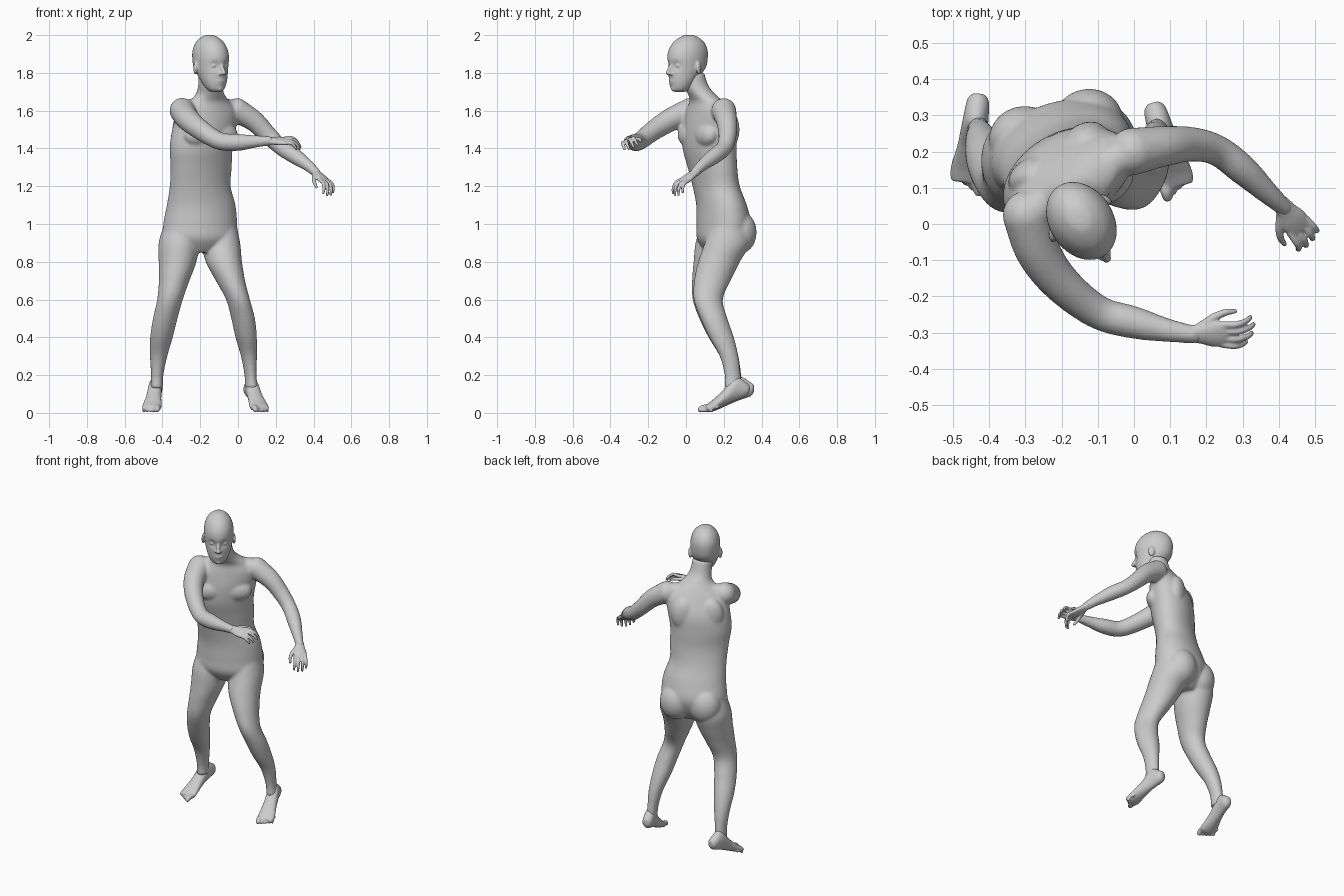
import bpy, bmesh, math
from mathutils import Vector, Matrix


def spline(rows, sub=5):
    """Catmull-Rom through rows of numbers."""
    out = []
    for i in range(len(rows) - 1):
        p = [rows[max(i - 1, 0)], rows[i], rows[i + 1], rows[min(i + 2, len(rows) - 1)]]
        for k in range(sub):
            t = k / sub
            out.append([0.5 * (2 * b + (c - a) * t + (2 * a - 5 * b + 4 * c - d) * t * t
                               + (3 * b - a - 3 * c + d) * t ** 3) for a, b, c, d in zip(*p)])
    return out + [list(rows[-1])]


def skin(bm, rings, n=28):
    """Closed surface through rings given as (centre, u, v)."""
    loops = [[bm.verts.new(c + u * math.cos(2 * math.pi * i / n) + v * math.sin(2 * math.pi * i / n))
              for i in range(n)] for c, u, v in rings]
    for a, b in zip(loops, loops[1:]):
        for i in range(n):
            j = (i + 1) % n
            bm.faces.new((a[i], a[j], b[j], b[i]))
    bm.faces.new(loops[0][::-1])
    bm.faces.new(loops[-1])


def stack(bm, rows, n=28):
    """Level ellipses: x, y, z, half width, half depth, turn in degrees."""
    rings = []
    for x, y, z, a, b, w in spline(rows):
        c, s = math.cos(math.radians(w)), math.sin(math.radians(w))
        rings.append((Vector((x, y, z)), Vector((c, s, 0)) * a, Vector((-s, c, 0)) * b))
    skin(bm, rings, n)


def blob(bm, co, r, axes=None):
    m = Matrix.Translation(co) @ (axes or Matrix()) @ Matrix.Diagonal((*r, 1))
    bmesh.ops.create_icosphere(bm, subdivisions=3, radius=1, matrix=m)


def tube(bm, rows, n=20):
    """Round limb along x, y, z, radius, with rounded ends."""
    pts = spline(rows)
    rings = []
    for i, p in enumerate(pts):
        t = Vector(pts[min(i + 1, len(pts) - 1)][:3]) - Vector(pts[max(i - 1, 0)][:3])
        t.normalize()
        ref = Vector((0, 0, 1)) if abs(t.z) < 0.9 else Vector((1, 0, 0))
        u = t.cross(ref).normalized()
        rings.append((Vector(p[:3]), u * p[3], u.cross(t) * -p[3]))
    skin(bm, rings, n)
    for p in (pts[0], pts[-1]):
        blob(bm, p[:3], (p[3],) * 3)


def finish(name, bm, voxel, smooth):
    """Fuse the overlapping volumes into one smooth surface."""
    bmesh.ops.recalc_face_normals(bm, faces=bm.faces)
    me = bpy.data.meshes.new(name)
    bm.to_mesh(me)
    bm.free()
    ob = bpy.data.objects.new(name, me)
    bpy.context.collection.objects.link(ob)
    m = ob.modifiers.new("fuse", 'REMESH')
    m.mode, m.voxel_size, m.use_smooth_shade = 'VOXEL', voxel, True
    m = ob.modifiers.new("soften", 'SMOOTH')
    m.factor, m.iterations = 0.5, smooth
    return ob


def frame(deg):
    return Matrix.Rotation(math.radians(deg), 4, 'Z')


# body: torso and neck
bm = bmesh.new()
stack(bm, [(-.2, .19, .85, .12, .08, 15), (-.2, .19, .92, .195, .125, 15), (-.2, .2, 1.0, .2, .138, 17),
           (-.195, .188, 1.1, .188, .125, 20), (-.2, .16, 1.2, .17, .113, 25), (-.195, .14, 1.3, .175, .113, 30),
           (-.195, .125, 1.4, .182, .123, 33), (-.18, .125, 1.5, .185, .12, 33), (-.16, .12, 1.59, .18, .095, 33),
           (-.152, .11, 1.645, .125, .075, 33), (-.148, .085, 1.685, .08, .07, 33),
           (-.147, .055, 1.73, .064, .066, 33), (-.147, .035, 1.8, .06, .062, 33)], 40)
# body: shoulder girdle, chest, shoulder blades, buttocks
tube(bm, [(-.29, .03, 1.605, .052), (-.15, .12, 1.62, .05), (-.01, .2, 1.605, .052)])
turn = frame(33)
for s in (-1, 1):
    blob(bm, Vector((-.185, .125, 1.47)) + turn.to_3x3() @ Vector((s * .08, -.078, 0)), (.085, .047, .062), turn)
    blob(bm, Vector((-.175, .125, 1.5)) + turn.to_3x3() @ Vector((s * .085, .07, 0)), (.07, .045, .1), turn)
    blob(bm, Vector((-.2, .2, .955)) + frame(15).to_3x3() @ Vector((s * .092, .06, 0)), (.098, .092, .115), frame(15))
# body: legs
stack(bm, [(-.3, .18, 1.0, .09, .1, 10), (-.312, .175, .9, .108, .125, 8), (-.32, .155, .8, .1, .115, 5),
           (-.338, .13, .7, .081, .098, 0), (-.36, .113, .6, .068, .078, 0), (-.385, .142, .5, .065, .072, 0),
           (-.405, .185, .4, .06, .066, 0), (-.42, .228, .3, .046, .05, 0), (-.428, .25, .2, .033, .043, 0),
           (-.43, .255, .13, .034, .045, 0)])
stack(bm, [(-.1, .23, 1.0, .09, .1, 15), (-.09, .22, .9, .1, .122, 15), (-.075, .175, .8, .095, .112, 15),
           (-.04, .14, .7, .076, .098, 15), (0, .118, .6, .062, .078, 15), (.027, .148, .5, .062, .072, 15),
           (.043, .188, .4, .056, .066, 15), (.058, .228, .3, .042, .05, 15), (.066, .247, .2, .031, .043, 15),
           (.072, .25, .13, .033, .045, 15)])
# body: arms
tube(bm, [(-.295, .025, 1.6, .068), (-.265, -.075, 1.555, .062), (-.2, -.165, 1.5, .054), (-.1, -.243, 1.44, .047),
          (0, -.272, 1.432, .045), (.09, -.293, 1.437, .033), (.165, -.305, 1.44, .025)])
tube(bm, [(-.005, .2, 1.6, .066), (.085, .215, 1.545, .056), (.16, .22, 1.47, .048), (.23, .203, 1.405, .043),
          (.3, .15, 1.36, .042), (.37, .085, 1.31, .031), (.415, .045, 1.27, .024)])
finish("body", bm, .008, 6)

# head: skull built facing -y, then turned
bm = bmesh.new()
stack(bm, [(0, .01, 2.0, .012, .014, 0), (0, .01, 1.993, .035, .044, 0), (0, .008, 1.965, .065, .085, 0),
           (0, .004, 1.925, .083, .109, 0), (0, 0, 1.88, .088, .115, 0), (0, -.003, 1.83, .084, .107, 0),
           (0, -.02, 1.785, .075, .087, 0), (0, -.036, 1.745, .062, .068, 0), (0, -.046, 1.715, .046, .05, 0),
           (0, -.05, 1.7, .028, .034, 0)], 64)
for v in bm.verts:
    for s in (-1, 1):
        d = (v.co - Vector((s * .036, -.1, 1.838))).length / .021
        v.co.y += .014 * math.exp(-d * d)
# head: nose, lips, chin, eyes, ears
tube(bm, [(0, -.1, 1.85, .009), (0, -.116, 1.82, .01), (0, -.124, 1.8, .013)], 12)
blob(bm, (0, -.097, 1.757), (.026, .013, .006))
blob(bm, (0, -.094, 1.747), (.022, .013, .006))
blob(bm, (0, -.085, 1.718), (.022, .016, .015))
for s in (-1, 1):
    blob(bm, (s * .012, -.111, 1.795), (.009, .011, .008))
    blob(bm, (s * .036, -.083, 1.838), (.016, .014, .012))
    blob(bm, (s * .09, .012, 1.825), (.009, .02, .034), frame(s * 22))
head = finish("head", bm, .005, 3)
head.matrix_world = Matrix.Translation((-.145, .008, 0)) @ frame(34)


def hand(name, wrist, d, side):
    """Palm, four bent fingers and a thumb; side points to the thumb."""
    wrist, d = Vector(wrist), Vector(d).normalized()
    s = Vector(side)
    s = (s - d * s.dot(d)).normalized()
    up = d.cross(s)
    up *= 1 if up.z > 0 else -1
    at = lambda a, b, c: wrist + d * a + s * b + up * c
    bm = bmesh.new()
    rows = [(-.02, .023, .02), (.02, .029, .018), (.055, .038, .017), (.09, .036, .012), (.098, .03, .007)]
    skin(bm, [(at(a, 0, 0), s * w, up * h) for a, w, h in spline(rows)])
    for b, length in ((-.03, .066), (-.011, .083), (.01, .088), (.029, .078)):
        path = [(.08, 0, .0105), (.085 + .42 * length, .003, .0095),
                (.085 + .75 * length, -.2 * length, .0085), (.085 + .9 * length, -.48 * length, .007)]
        tube(bm, [(*at(a, b * (1 + 3 * (a - .08)), c), r) for a, c, r in path], 10)
    tube(bm, [(*at(*p), r) for *p, r in ((.02, .018, -.005, .015), (.055, .045, -.012, .012),
                                         (.085, .057, -.02, .01), (.112, .057, -.03, .007))], 10)
    finish(name, bm, .004, 2)


hand("right_hand", (.165, -.303, 1.44), (1, -.02, 0), (0, .85, .4))
hand("left_hand", (.412, .048, 1.272), (.52, -.68, -.5), (-.75, -.6, .1))


def foot(name, heel, toe, big):
    """Raised heel, sloping instep and five toes; big is the side of the big toe."""
    heel, toe = Vector((*heel, 0)), Vector((*toe, 0))
    side = (toe - heel).normalized().cross(Vector((0, 0, 1))) * big
    at = lambda t, b, z: heel.lerp(toe, t) + side * b + Vector((0, 0, z))
    bm = bmesh.new()
    rows = [(0, .13, .014, .018), (.07, .125, .03, .037), (.3, .128, .036, .062), (.55, .079, .041, .041),
            (.77, .04, .051, .028), (.88, .027, .05, .02), (.93, .024, .044, .014)]
    skin(bm, [(at(t, 0, z), side * w, Vector((0, 0, h))) for t, z, w, h in spline(rows)])
    for k in range(5):
        r = .016 if k == 0 else .0115 - .0007 * k
        b = .034 - .019 * k
        tube(bm, [(*at(.82 - .025 * k, b, .03), r), (*at(.94 - .03 * k, b, .027), r),
                  (*at(1.0 - .035 * k, b, r + .002), r * .9)], 10)
    finish(name, bm, .005, 2)


# side = direction x up, so the sign picks the inner edge of each foot
foot("right_foot", (-.428, .36), (-.462, .095), -1)
foot("left_foot", (.052, .335), (.125, .085), 1)
